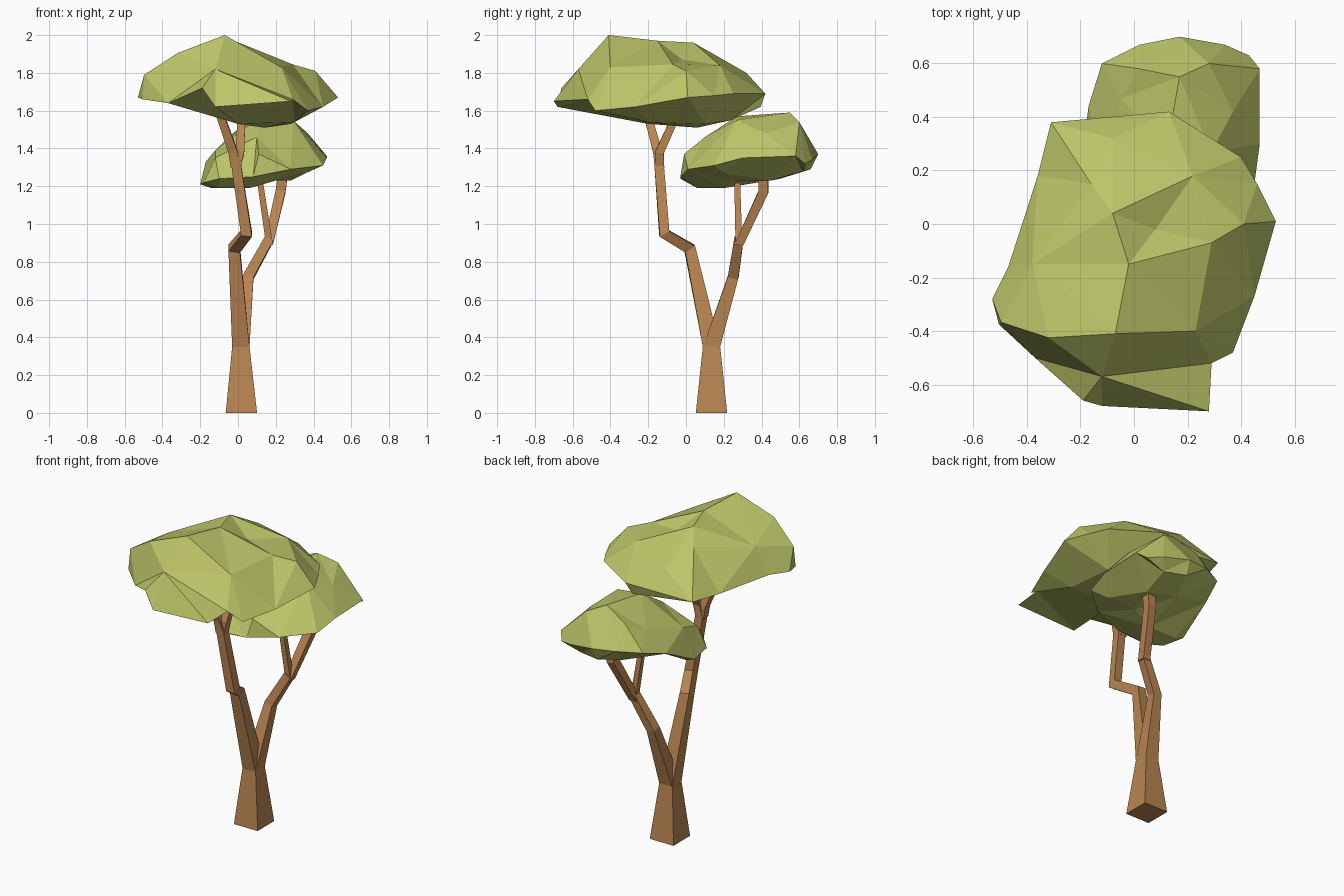
import bpy, bmesh
from mathutils import Vector
from mathutils.geometry import delaunay_2d_cdt


def material(name, rgb):
    m = bpy.data.materials.new(name)
    m.diffuse_color = (*rgb, 1)
    return m


BARK = material("bark", (0.49, 0.235, 0.085))
LEAF = material("leaf", (0.51, 0.56, 0.14))


def finish(name, bm, mat):
    bmesh.ops.recalc_face_normals(bm, faces=bm.faces)
    me = bpy.data.meshes.new(name)
    bm.to_mesh(me)
    bm.free()
    me.materials.append(mat)
    bpy.context.collection.objects.link(bpy.data.objects.new(name, me))


def limb(name, path):
    """Square tube through (x, y, z, half width) points with mitred corners."""
    pts = [Vector(p[:3]) for p in path]
    bm = bmesh.new()
    rings = []
    for i, p in enumerate(pts):
        if i == 0:
            t = Vector((0, 0, 1))
        else:
            t = (p - pts[i - 1]).normalized()
            if i + 1 < len(pts):
                t = (t + (pts[i + 1] - p).normalized()).normalized()
        u = (Vector((1, 0, 0)) - t * t.x).normalized()
        v = t.cross(u)
        h = path[i][3]
        rings.append([bm.verts.new(p + u * a * h + v * b * h)
                      for a, b in ((-1, -1), (1, -1), (1, 1), (-1, 1))])
    for r, s in zip(rings, rings[1:]):
        for k in range(4):
            n = (k + 1) % 4
            bm.faces.new((r[k], r[n], s[n], s[k]))
    bm.faces.new(rings[0][::-1])
    bm.faces.new(rings[-1])
    finish(name, bm, BARK)


def canopy(name, rim, upper, lower):
    """Faceted leaf mass: a rim closed by triangulated upper and lower skins."""
    bm = bmesh.new()
    rim_v = [bm.verts.new(p) for p in rim]
    n = len(rim)
    for extra in (upper, lower):
        vs = rim_v + [bm.verts.new(p) for p in extra]
        flat = [v.co.to_2d() for v in vs]
        out = delaunay_2d_cdt(flat, [], [list(range(n))], 1, 1e-5)
        for f in out[2]:
            bm.faces.new([vs[out[3][i][0]] for i in f])
    finish(name, bm, LEAF)


# Trunk and the two main limbs
limb("trunk", [(0.018, 0.135, 0, 0.083), (0.015, 0.135, 0.35, 0.046)])
limb("front_limb", [(0.015, 0.135, 0.35, 0.046), (-0.02, 0.02, 0.87, 0.031),
                    (0.045, -0.115, 0.95, 0.029), (-0.015, -0.145, 1.35, 0.025)])
limb("back_limb", [(0.015, 0.135, 0.35, 0.046), (0.055, 0.25, 0.72, 0.028),
                   (0.165, 0.28, 0.92, 0.025)])

# Forks that carry the canopies
limb("front_fork_left", [(-0.015, -0.14, 1.3, 0.025), (-0.025, -0.15, 1.38, 0.024),
                         (-0.11, -0.215, 1.62, 0.02)])
limb("front_fork_right", [(-0.01, -0.14, 1.3, 0.025), (0.01, -0.14, 1.38, 0.023),
                          (0.02, -0.04, 1.6, 0.02)])
limb("back_fork_right", [(0.16, 0.28, 0.89, 0.025), (0.225, 0.41, 1.17, 0.026),
                         (0.24, 0.41, 1.28, 0.026)])
limb("back_fork_left", [(0.165, 0.28, 0.9, 0.018), (0.11, 0.27, 1.27, 0.015)])

# High front canopy
canopy("high_canopy",
       rim=[(-.53, -.28, 1.67), (-.505, -.375, 1.66), (-.37, -.5, 1.64), (-.19, -.66, 1.72),
            (-.12, -.68, 1.62), (.28, -.7, 1.65), (.29, -.52, 1.66), (.37, -.48, 1.6),
            (.45, -.27, 1.62), (.53, .01, 1.67), (.46, .15, 1.68), (.4, .25, 1.69),
            (.13, .42, 1.69), (-.31, .38, 1.67), (-.36, .18, 1.66), (-.47, -.16, 1.68)],
       upper=[(-.07, -.41, 2.0), (-.32, -.425, 1.905), (.23, -.4, 1.83), (-.12, -.57, 1.82),
              (-.02, -.15, 1.97), (-.38, -.15, 1.84), (.29, -.07, 1.845), (.41, 0, 1.81),
              (.08, -.02, 1.87), (-.08, .04, 1.96), (-.16, .15, 1.89), (.22, .18, 1.84),
              (-.08, .32, 1.8), (-.497, -.367, 1.79)],
       lower=[(.14, .06, 1.51), (0, -.2, 1.53), (.28, .1, 1.53), (.1, .24, 1.55),
              (-.14, -.1, 1.58), (-.18, .2, 1.59), (.3, -.2, 1.54), (.1, .395, 1.62)])

# Low back canopy
canopy("low_canopy",
       rim=[(-.2, .2, 1.21), (-.17, .44, 1.33), (-.12, .6, 1.38), (.02, .67, 1.38),
            (.17, .7, 1.37), (.34, .67, 1.34), (.43, .63, 1.32), (.47, .58, 1.36),
            (.47, .3, 1.35), (.45, .15, 1.31), (.28, .01, 1.29), (.08, -.03, 1.25),
            (-.1, -.03, 1.24), (-.18, .05, 1.22)],
       upper=[(-.05, .47, 1.46), (.17, .55, 1.59), (.28, .6, 1.54), (.29, .27, 1.55),
              (.37, .42, 1.48), (.12, .27, 1.57), (-.12, .2, 1.39), (.1, .1, 1.46),
              (.02, .58, 1.52), (-.12, .06, 1.35), (.11, -.01, 1.37)],
       lower=[(-.1, .06, 1.19), (.06, .2, 1.19), (-.14, .2, 1.19), (.28, .45, 1.23),
              (.2, .25, 1.23), (.1, .5, 1.24), (.36, .2, 1.27), (.3, .62, 1.28),
              (.16, .66, 1.29)])
